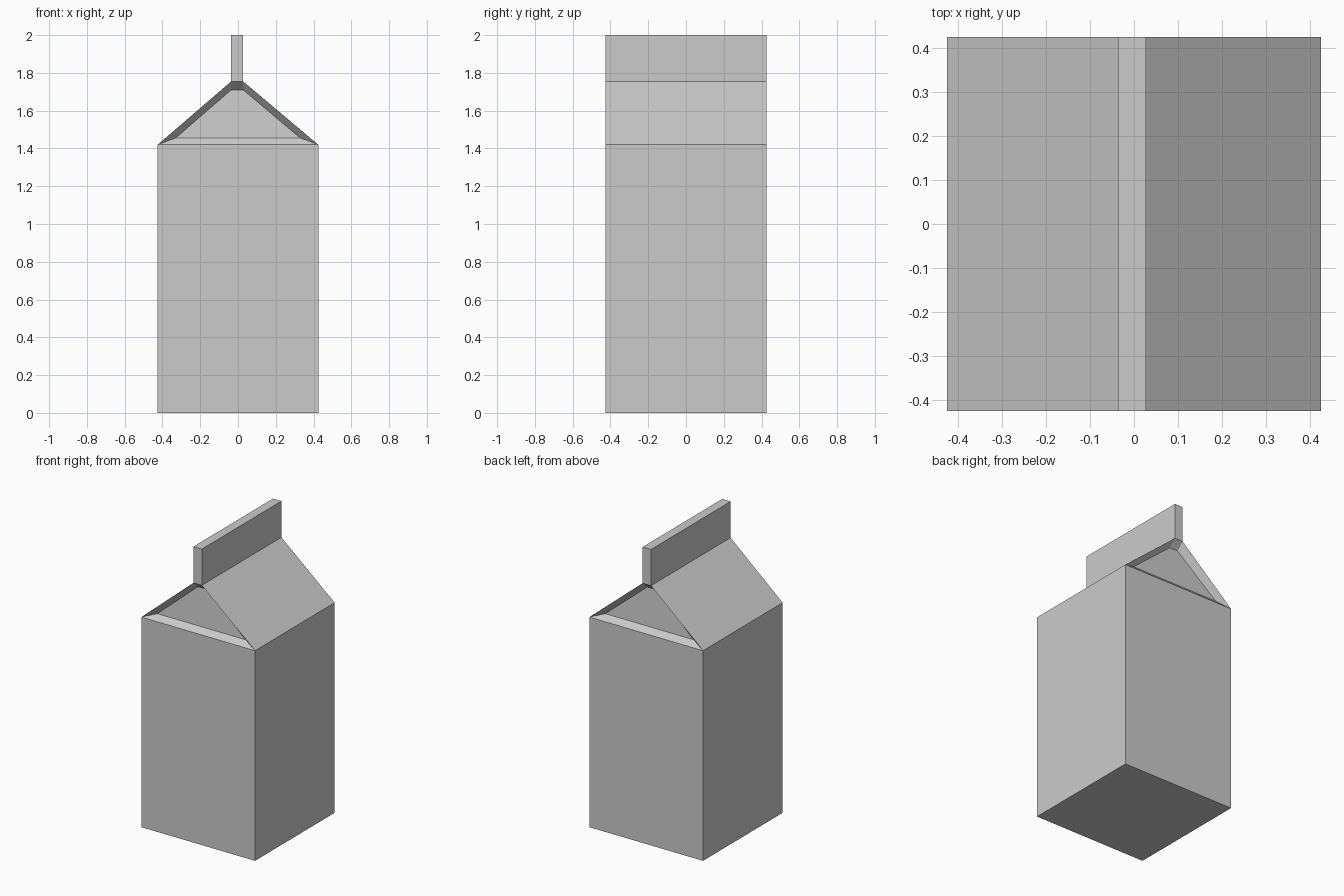
import bpy
import bmesh

cube = bpy.data.objects.get("Cube")
if cube:
    bpy.data.objects.remove(cube, do_unlink=True)

# Single card colour
card = bpy.data.materials.new("light_grey_card")
card.use_nodes = True
grey = (0.6, 0.6, 0.6, 1)
card.diffuse_color = grey
card.node_tree.nodes["Principled BSDF"].inputs["Base Color"].default_value = grey

HALF = 0.425
RIDGE = (-0.036, 0.027)
SHOULDER, PEAK, TOP = 1.42, 1.755, 2.0

bm = bmesh.new()


def ring(x0, x1, z):
    corners = ((x0, -HALF), (x1, -HALF), (x1, HALF), (x0, HALF))
    return [bm.verts.new((x, y, z)) for x, y in corners]


# Stacked rectangles: base, shoulder, roof peak, top of the sealed fin
rings = [ring(-HALF, HALF, 0), ring(-HALF, HALF, SHOULDER),
         ring(*RIDGE, PEAK), ring(*RIDGE, TOP)]

gables = []
for level, (low, high) in enumerate(zip(rings, rings[1:])):
    for i in range(4):
        j = (i + 1) % 4
        face = bm.faces.new((low[i], low[j], high[j], high[i]))
        if level == 1 and i in (0, 2):
            gables.append(face)
bm.faces.new(rings[0][::-1])
bm.faces.new(rings[-1])
bm.normal_update()

# Folded-in gable panels at front and back, leaning slightly inward
bmesh.ops.inset_individual(bm, faces=gables, thickness=0.001)
for face in gables:
    side = 1 if face.calc_center_median().y > 0 else -1
    for v in face.verts:
        right = v.co.x > 0
        if v.co.z > 1.6:
            v.co = (RIDGE[right], side * (HALF - 0.05), PEAK - 0.045)
        else:
            v.co = (0.33 if right else -0.33, side * (HALF - 0.035), SHOULDER + 0.035)

bmesh.ops.recalc_face_normals(bm, faces=bm.faces)
mesh = bpy.data.meshes.new("gable_top_carton")
bm.to_mesh(mesh)
bm.free()
mesh.materials.append(card)
carton = bpy.data.objects.new("gable_top_carton", mesh)
bpy.context.collection.objects.link(carton)
